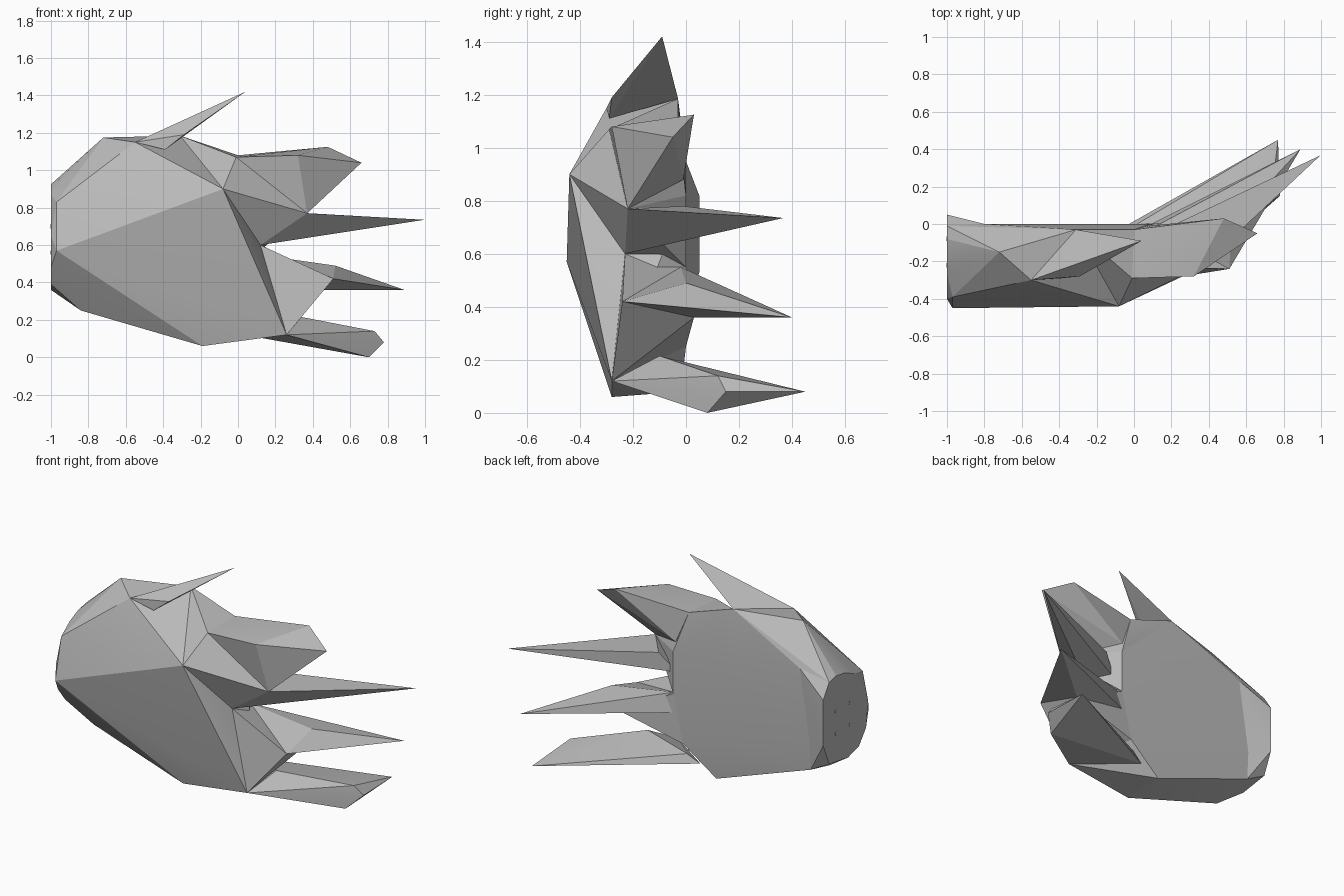
import bpy, bmesh, math

cube = bpy.data.objects.get("Cube")
if cube:
    bpy.data.objects.remove(cube, do_unlink=True)


def make_material(name, colour):
    mat = bpy.data.materials.new(name)
    mat.use_nodes = True
    mat.diffuse_color = colour
    mat.node_tree.nodes["Principled BSDF"].inputs["Base Color"].default_value = colour
    return mat


GREY = make_material("plain grey", (0.5, 0.5, 0.5, 1))


def faceted(name, points, smooth=12):
    """Wrap a faceted solid around a few corner points."""
    bm = bmesh.new()
    for p in points:
        bm.verts.new(p)
    bmesh.ops.convex_hull(bm, input=bm.verts)
    spare = [v for v in bm.verts if not v.link_faces]
    bmesh.ops.delete(bm, geom=spare, context="VERTS")
    bmesh.ops.recalc_face_normals(bm, faces=bm.faces)
    mesh = bpy.data.meshes.new(name)
    bm.to_mesh(mesh)
    bm.free()
    mesh.materials.append(GREY)
    obj = bpy.data.objects.new(name, mesh)
    bpy.context.collection.objects.link(obj)
    bpy.ops.object.select_all(action="DESELECT")
    bpy.context.view_layer.objects.active = obj
    obj.select_set(True)
    bpy.ops.object.shade_smooth_by_angle(angle=math.radians(smooth))
    return obj


def ring(x, y, z, radius, sides=10):
    """Circle of points facing along x."""
    turn = 2 * math.pi / sides
    return [(x, y + radius * math.cos(i * turn), z + radius * math.sin(i * turn))
            for i in range(sides)]


# Corners shared by neighbouring parts
heel = (-0.97, -0.45, 0.57)
crown = (-0.08, -0.44, 0.90)
thumb_root = (-0.55, -0.30, 1.15)
thumb_back = (-0.31, -0.03, 1.185)
index_front = (-0.01, -0.29, 1.07)
index_back = (0.0, -0.03, 1.08)
index_knuckle = (0.37, -0.22, 0.77)
middle_knuckle = (0.12, -0.23, 0.60)
ring_knuckle = (0.51, -0.24, 0.42)
ring_under = (0.46, 0.03, 0.36)
little_knuckle = (0.26, -0.28, 0.12)
back_high = (0.09, 0.0, 0.82)
back_mid = (0.09, 0.0, 0.55)
back_low = (0.02, 0.0, 0.25)
flare_top = (-0.8, 0.0, 0.95)
flare_low = (-0.87, -0.01, 0.32)

# Palm, with a rounded wrist end that flares out at the back
wrist_outline = [
    (0.05, 0.82), (-0.01, 0.91), (-0.08, 0.925), (-0.17, 0.91), (-0.26, 0.87),
    (-0.34, 0.79), (-0.40, 0.65), (-0.38, 0.48), (-0.31, 0.39), (-0.2, 0.36),
    (-0.01, 0.39), (0.05, 0.53),
]
faceted("palm", [(-1.0, min(y, 0), z) for y, z in wrist_outline] + [
    heel, crown, thumb_root, thumb_back, middle_knuckle, little_knuckle,
    back_high, back_mid, back_low, flare_top, flare_low,
    (-0.72, -0.15, 1.175), (-0.97, -0.39, 0.83),
    (-0.19, -0.28, 0.06), (-0.20, -0.02, 0.08), (-0.84, -0.25, 0.25),
])
faceted("wrist_flare", [(-1.0, y, z) for y, z in wrist_outline] + [
    flare_top, flare_low,
])

# Screw heads on the wrist end
for y in (-0.08, -0.22):
    for z in (0.56, 0.70):
        faceted("wrist_screw", ring(-1.0, y, z, 0.012) + ring(-1.002, y, z, 0.012))

# Thumb
faceted("thumb", [
    thumb_root, thumb_back, (-0.39, -0.29, 1.11),
    (-0.29, -0.28, 1.19), (0.04, -0.09, 1.42),
])

# Index finger and its knuckle
faceted("index_knuckle", [
    thumb_back, index_back, crown, index_front, index_knuckle,
    middle_knuckle, back_high, back_mid,
])
faceted("index_finger", [
    index_front, index_back, index_knuckle, (0.32, -0.28, 1.08),
    (0.48, 0.03, 1.125), (0.66, -0.05, 1.04), (0.08, -0.01, 0.88),
])

# Middle finger
faceted("middle_finger", [
    index_knuckle, middle_knuckle, (0.2, -0.01, 0.78),
    (0.1, -0.06, 0.66), (0.997, 0.367, 0.735),
])

# Web between the knuckles, then the ring finger
faceted("knuckle_web", [
    middle_knuckle, little_knuckle, ring_knuckle, ring_under,
    back_mid, back_low,
])
faceted("ring_finger", [
    ring_knuckle, ring_under, (0.1, -0.02, 0.55), (0.09, 0.0, 0.43),
    (0.52, 0.0, 0.49), (0.89, 0.40, 0.36),
])

# Little finger
faceted("little_finger", [
    little_knuckle, (0.34, -0.1, 0.215), (0.73, 0.12, 0.14),
    (0.78, 0.15, 0.08), (0.77, 0.45, 0.08), (0.70, 0.08, 0.0),
    (0.0, -0.01, 0.19), (-0.08, -0.03, 0.14),
])
